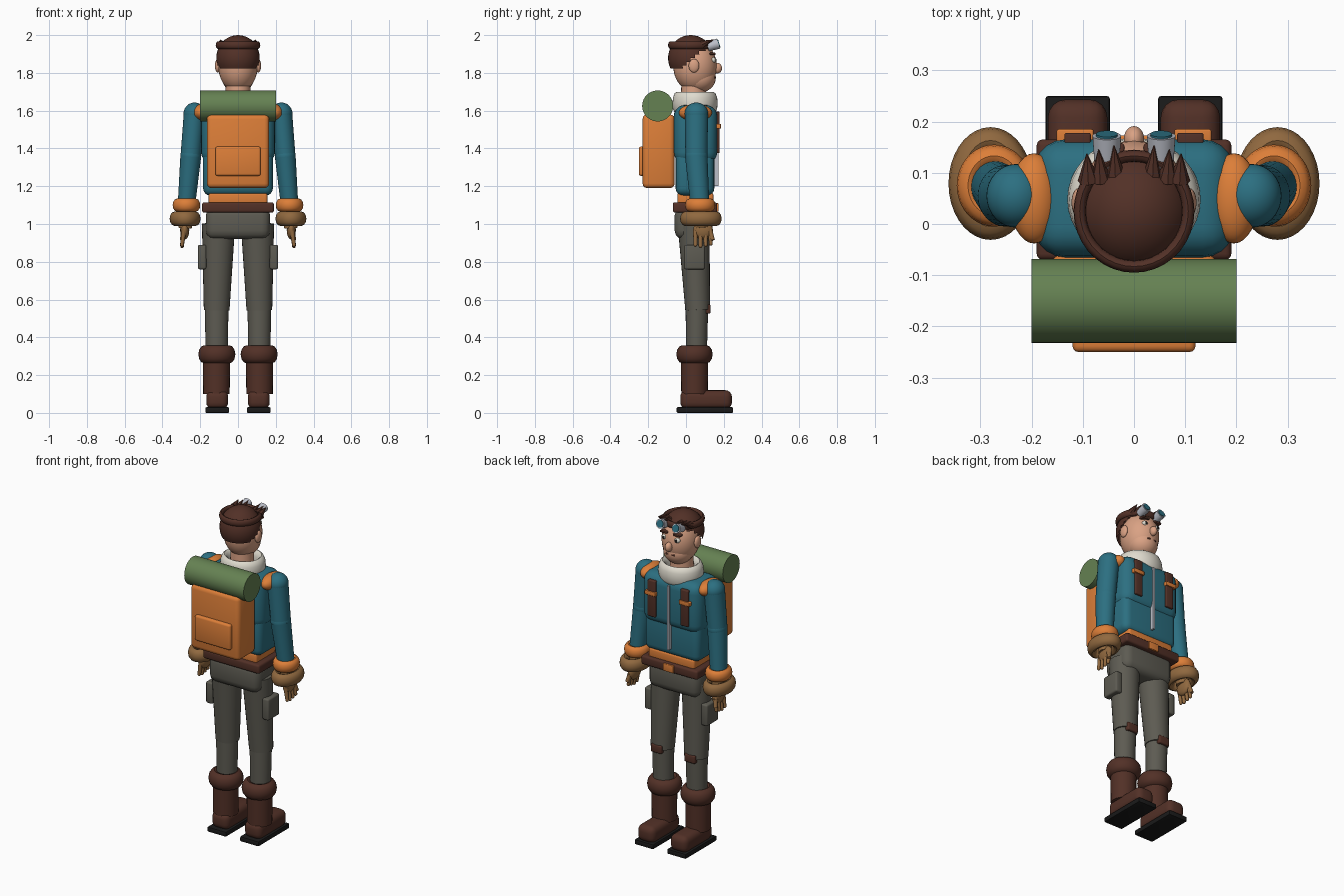
import bpy, bmesh, math
from mathutils import Vector, Matrix

cube = bpy.data.objects.get("Cube")
if cube:
    bpy.data.objects.remove(cube, do_unlink=True)


def material(name, r, g, b):
    m = bpy.data.materials.new(name)
    m.use_nodes = True
    m.diffuse_color = (r, g, b, 1)
    m.node_tree.nodes["Principled BSDF"].inputs["Base Color"].default_value = (r, g, b, 1)
    m.node_tree.nodes["Principled BSDF"].inputs["Roughness"].default_value = 0.8
    return m


TEAL = material("teal cloth", 0.025, 0.16, 0.22)
ORANGE = material("orange canvas", 0.72, 0.21, 0.04)
BROWN = material("dark brown", 0.085, 0.03, 0.02)
TAN = material("tan glove", 0.28, 0.14, 0.05)
GREY = material("grey trousers", 0.11, 0.105, 0.085)
GREEN = material("green bedroll", 0.13, 0.22, 0.085)
BLACK = material("black rubber", 0.01, 0.01, 0.01)
WHITE = material("cream fleece", 0.74, 0.71, 0.62)
SKIN = material("skin", 0.70, 0.36, 0.23)
SILVER = material("silver metal", 0.5, 0.52, 0.58)


def finish(bm, name, mat):
    bmesh.ops.recalc_face_normals(bm, faces=bm.faces)
    me = bpy.data.meshes.new(name)
    bm.to_mesh(me)
    bm.free()
    me.materials.append(mat)
    ob = bpy.data.objects.new(name, me)
    bpy.context.collection.objects.link(ob)
    bpy.ops.object.select_all(action='DESELECT')
    ob.select_set(True)
    bpy.context.view_layer.objects.active = ob
    bpy.ops.object.shade_smooth_by_angle(angle=math.radians(40))
    return ob


def box(name, mat, x, y, z, bevel=0.01, segments=3):
    """Rounded box from (low, high) ranges."""
    bm = bmesh.new()
    bmesh.ops.create_cube(bm, size=1)
    for v in bm.verts:
        v.co = [(a + b) / 2 + c * (b - a) for (a, b), c in zip((x, y, z), v.co)]
    if bevel:
        bmesh.ops.bevel(bm, geom=bm.edges[:], offset=bevel, segments=segments,
                        profile=0.5, affect='EDGES', clamp_overlap=True)
    return finish(bm, name, mat)


def ball(name, mat, centre, size, keep=None, turn=None):
    """Ellipsoid; keep(point) selects the vertices that stay."""
    bm = bmesh.new()
    bmesh.ops.create_uvsphere(bm, u_segments=32, v_segments=20, radius=1)
    bmesh.ops.scale(bm, vec=size, verts=bm.verts)
    if turn:
        bmesh.ops.rotate(bm, matrix=turn, verts=bm.verts)
    bmesh.ops.translate(bm, vec=centre, verts=bm.verts)
    if keep:
        bmesh.ops.delete(bm, geom=[v for v in bm.verts if not keep(v.co)], context='VERTS')
    return finish(bm, name, mat)


def tube(name, mat, start, end, r1, r2, squash=1.0, sides=28):
    """Tapered cylinder between two points; squash scales its depth in y."""
    a, b = Vector(start), Vector(end)
    bm = bmesh.new()
    bmesh.ops.create_cone(bm, cap_ends=True, segments=sides, radius1=r1, radius2=r2,
                          depth=(b - a).length)
    turn = Vector((0, 0, 1)).rotation_difference(b - a).to_matrix()
    bmesh.ops.rotate(bm, matrix=turn, verts=bm.verts)
    bmesh.ops.scale(bm, vec=(1, squash, 1), verts=bm.verts)
    bmesh.ops.translate(bm, vec=(a + b) / 2, verts=bm.verts)
    return finish(bm, name, mat)


def ring(name, mat, centre, rx, ry, thick, half_height, tilt=0.0):
    """Swept oval ring with outer radii rx, ry."""
    bm = bmesh.new()
    n, m = 36, 12
    loops = []
    for i in range(n):
        a = math.tau * i / n
        loop = []
        for j in range(m):
            b = math.tau * j / m
            inset = thick * (1 - math.cos(b))
            loop.append(bm.verts.new(((rx - inset) * math.cos(a), (ry - inset) * math.sin(a),
                                      half_height * math.sin(b))))
        loops.append(loop)
    for i in range(n):
        p, q = loops[i], loops[(i + 1) % n]
        for j in range(m):
            k = (j + 1) % m
            bm.faces.new((p[j], q[j], q[k], p[k]))
    bmesh.ops.rotate(bm, matrix=Matrix.Rotation(tilt, 3, 'X'), verts=bm.verts)
    bmesh.ops.translate(bm, vec=centre, verts=bm.verts)
    return finish(bm, name, mat)


# Torso, belt and hips
box("hips", GREY, (-0.17, 0.17), (-0.06, 0.14), (0.92, 1.09), 0.045)
box("belt", BROWN, (-0.19, 0.19), (-0.07, 0.165), (1.06, 1.115), 0.012)
box("belt_buckle", ORANGE, (-0.035, 0.035), (0.15, 0.173), (1.065, 1.11), 0.004)
box("jacket_hem", ORANGE, (-0.155, 0.155), (-0.045, 0.145), (1.1, 1.165), 0.012)
box("jacket_waist", TEAL, (-0.185, 0.185), (-0.055, 0.15), (1.15, 1.42), 0.04, 4)
box("jacket_chest", TEAL, (-0.195, 0.195), (-0.065, 0.165), (1.32, 1.63), 0.06, 5)
box("zip", SILVER, (-0.006, 0.006), (0.14, 0.172), (1.2, 1.59), 0)
ring("collar", WHITE, (0, 0.048, 1.64), 0.13, 0.12, 0.024, 0.06)
tube("neck", SKIN, (0, 0.04, 1.58), (0, 0.04, 1.78), 0.068, 0.064)

# Backpack
box("backpack", ORANGE, (-0.165, 0.165), (-0.23, -0.06), (1.19, 1.58), 0.025)
box("backpack_pocket", ORANGE, (-0.12, 0.12), (-0.25, -0.21), (1.255, 1.41), 0.012)
tube("bedroll", GREEN, (-0.2, -0.15, 1.625), (0.2, -0.15, 1.625), 0.082, 0.082, sides=40)

# Head and hair
ball("head", SKIN, (0, 0.048, 1.835), (0.104, 0.115, 0.137))
ball("jaw", SKIN, (0, 0.07, 1.775), (0.085, 0.088, 0.08))
ball("nose", SKIN, (0, 0.165, 1.825), (0.02, 0.026, 0.028))
box("mouth", BROWN, (-0.03, 0.03), (0.135, 0.157), (1.77, 1.782), 0.004)
ball("hair", BROWN, (0, 0.025, 1.878), (0.115, 0.12, 0.122),
     keep=lambda p: p.z > (1.81 + max(0, p.y + 0.03) * 0.75))
ring("goggle_strap", BROWN, (0, 0.025, 1.947), 0.118, 0.12, 0.012, 0.02)

for s, side in ((1, "left"), (-1, "right")):
    # Face details
    ball(side + "_ear", SKIN, (s * 0.108, 0.042, 1.838), (0.014, 0.028, 0.036))
    ball(side + "_eye", WHITE, (s * 0.042, 0.143, 1.868), (0.018, 0.015, 0.015))
    ball(side + "_pupil", BLACK, (s * 0.042, 0.156, 1.868), (0.008, 0.005, 0.009))
    box(side + "_eyebrow", BROWN, (s * 0.043 - 0.024, s * 0.043 + 0.024),
        (0.125, 0.157), (1.895, 1.907), 0.004)
    # Goggles and front locks of hair
    tube(side + "_goggle_rim", SILVER, (s * 0.053, 0.115, 1.938), (s * 0.053, 0.172, 1.955),
         0.024, 0.028)
    tube(side + "_goggle_lens", TEAL, (s * 0.053, 0.16, 1.951), (s * 0.053, 0.176, 1.956),
         0.022, 0.021)
    for i, x in enumerate((0.035, 0.065, 0.088)):
        tube(f"{side}_hair_lock_{i + 1}", BROWN, (s * x, 0.085, 1.95),
             (s * (x + 0.004), 0.153 - i * 0.008, 1.975), 0.022, 0.001, sides=8)

    # Chest straps and shoulder pads
    box(side + "_chest_strap", BROWN, (s * 0.11 - 0.026, s * 0.11 + 0.026),
        (0.145, 0.178), (1.375, 1.595), 0.005)
    box(side + "_strap_clip", ORANGE, (s * 0.115 - 0.036, s * 0.115 + 0.036),
        (0.155, 0.185), (1.505, 1.53), 0.004)
    ball(side + "_shoulder_pad", ORANGE, (s * 0.195, 0.05, 1.59), (0.048, 0.088, 0.045))

    # Arms
    shoulder, elbow = (s * 0.23, 0.055, 1.585), (s * 0.25, 0.055, 1.36)
    wrist = (s * 0.273, 0.073, 1.1)
    ball(side + "_shoulder", TEAL, shoulder, (0.058, 0.062, 0.058))
    tube(side + "_upper_sleeve", TEAL, elbow, shoulder, 0.054, 0.057, 1.08)
    ball(side + "_elbow", TEAL, elbow, (0.055, 0.06, 0.06))
    tube(side + "_lower_sleeve", TEAL, wrist, elbow, 0.046, 0.055, 1.08)
    ring(side + "_sleeve_cuff", ORANGE, (s * 0.273, 0.075, 1.1), 0.073, 0.08, 0.022, 0.034)
    ring(side + "_glove_cuff", TAN, (s * 0.28, 0.079, 1.028), 0.082, 0.11, 0.026, 0.038)

    # Hands
    tube(side + "_glove_wrist", TAN, (s * 0.28, 0.085, 0.98), (s * 0.274, 0.075, 1.1), 0.036, 0.042)
    ball(side + "_palm", TAN, (s * 0.282, 0.09, 0.968), (0.024, 0.052, 0.05))
    for i in range(4):
        y = 0.05 + i * 0.027
        tip = (s * 0.296, y, 0.885 + 0.006 * abs(i - 1))
        tube(f"{side}_finger_{i + 1}", TAN, tip, (s * 0.286, y, 0.965), 0.010, 0.013, sides=10)
        ball(f"{side}_fingertip_{i + 1}", TAN, tip, (0.010, 0.010, 0.012))
    tube(side + "_thumb", TAN, (s * 0.298, 0.142, 0.915), (s * 0.282, 0.12, 0.985),
         0.011, 0.015, sides=10)

    # Legs
    tube(side + "_thigh", GREY, (s * 0.113, 0.062, 0.545), (s * 0.103, 0.04, 1.0),
         0.068, 0.088, 0.96)
    tube(side + "_shin", GREY, (s * 0.113, 0.055, 0.3), (s * 0.113, 0.058, 0.57),
         0.058, 0.063, 0.95)
    box(side + "_knee_patch", BROWN, (s * 0.113 - 0.036, s * 0.113 + 0.036),
        (0.09, 0.13), (0.525, 0.575), 0.008)
    box(side + "_thigh_pocket", GREY, (s * 0.19 - 0.022, s * 0.19 + 0.022),
        (-0.01, 0.1), (0.76, 0.89), 0.01)

    # Boots
    tube(side + "_boot_shaft", BROWN, (s * 0.114, 0.045, 0.1), (s * 0.114, 0.045, 0.32),
         0.07, 0.072)
    ring(side + "_boot_cuff", BROWN, (s * 0.112, 0.045, 0.31), 0.098, 0.096, 0.032, 0.048)
    box(side + "_boot_foot", BROWN, (s * 0.11 - 0.058, s * 0.11 + 0.058),
        (-0.03, 0.243), (0.02, 0.12), 0.035, 4)
    box(side + "_boot_sole", BLACK, (s * 0.11 - 0.063, s * 0.11 + 0.063),
        (-0.05, 0.25), (0, 0.03), 0.006, 2)
